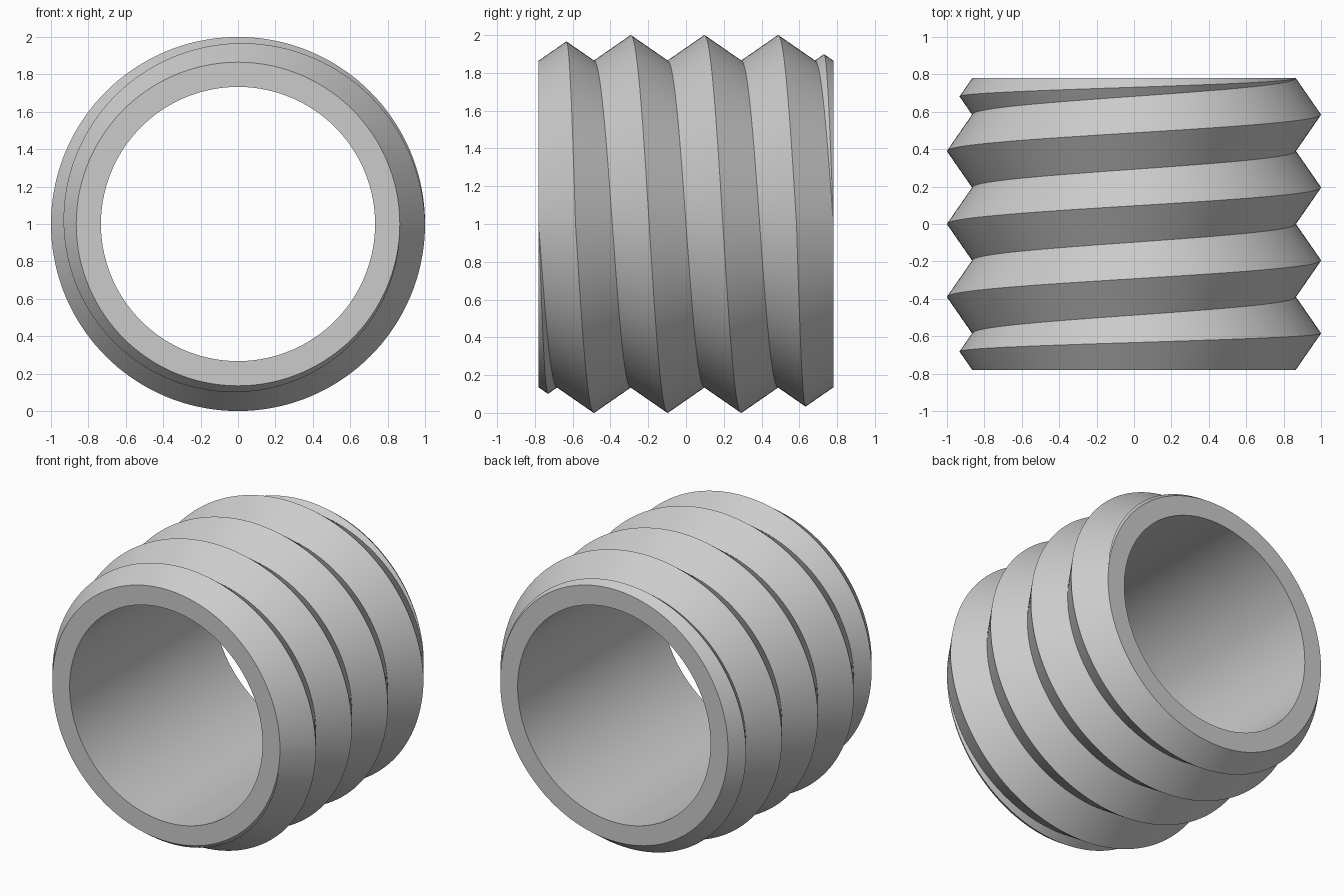
import bpy, bmesh
from math import cos, sin, tau, radians

cube = bpy.data.objects.get("Cube")
if cube:
    bpy.data.objects.remove(cube, do_unlink=True)

SEGMENTS = 144
HALF = 0.78            # half the tube length along y
PITCH = HALF / 2
BORE, ROOT, CREST = 0.733, 0.865, 1.0

steel = bpy.data.materials.new("light_grey")
steel.use_nodes = True
grey = (0.6, 0.6, 0.6, 1)
steel.diffuse_color = grey
steel.node_tree.nodes["Principled BSDF"].inputs["Base Color"].default_value = grey


def section(turn):
    """Closed (radius, y) section of the tube wall at a fraction of a turn."""
    roots = [max(-HALF, min(HALF, (k - turn) * PITCH)) for k in range(-2, 4)]
    points = [(BORE, -HALF), (ROOT, roots[0])]
    for a, b in zip(roots, roots[1:]):
        # the ridge fades out where the end plane cuts its width
        height = (CREST - ROOT) * (b - a) / PITCH
        points += [(ROOT + height, (a + b) / 2), (ROOT, b)]
    return points + [(BORE, HALF)]


# Threaded tube: sweep the shifting section around the y axis
bm = bmesh.new()
rings = []
for i in range(SEGMENTS + 1):
    a = tau * i / SEGMENTS
    rings.append([bm.verts.new((r * cos(a), y, 1 + r * sin(a)))
                  for r, y in section(i / SEGMENTS)])
for near, far in zip(rings, rings[1:]):
    for j in range(len(near)):
        n = (j + 1) % len(near)
        bm.faces.new((near[j], near[n], far[n], far[j]))

# Weld the helix to itself at the seam and drop collapsed faces
bmesh.ops.remove_doubles(bm, verts=bm.verts, dist=0.0001)
bmesh.ops.dissolve_degenerate(bm, edges=bm.edges, dist=0.0001)
bmesh.ops.recalc_face_normals(bm, faces=bm.faces)

mesh = bpy.data.meshes.new("threaded_tube")
bm.to_mesh(mesh)
bm.free()
mesh.materials.append(steel)
tube = bpy.data.objects.new("threaded_tube", mesh)
bpy.context.collection.objects.link(tube)

# Smooth round surfaces, crisp thread edges
bpy.ops.object.select_all(action="DESELECT")
tube.select_set(True)
bpy.context.view_layer.objects.active = tube
bpy.ops.object.shade_smooth_by_angle(angle=radians(25))
